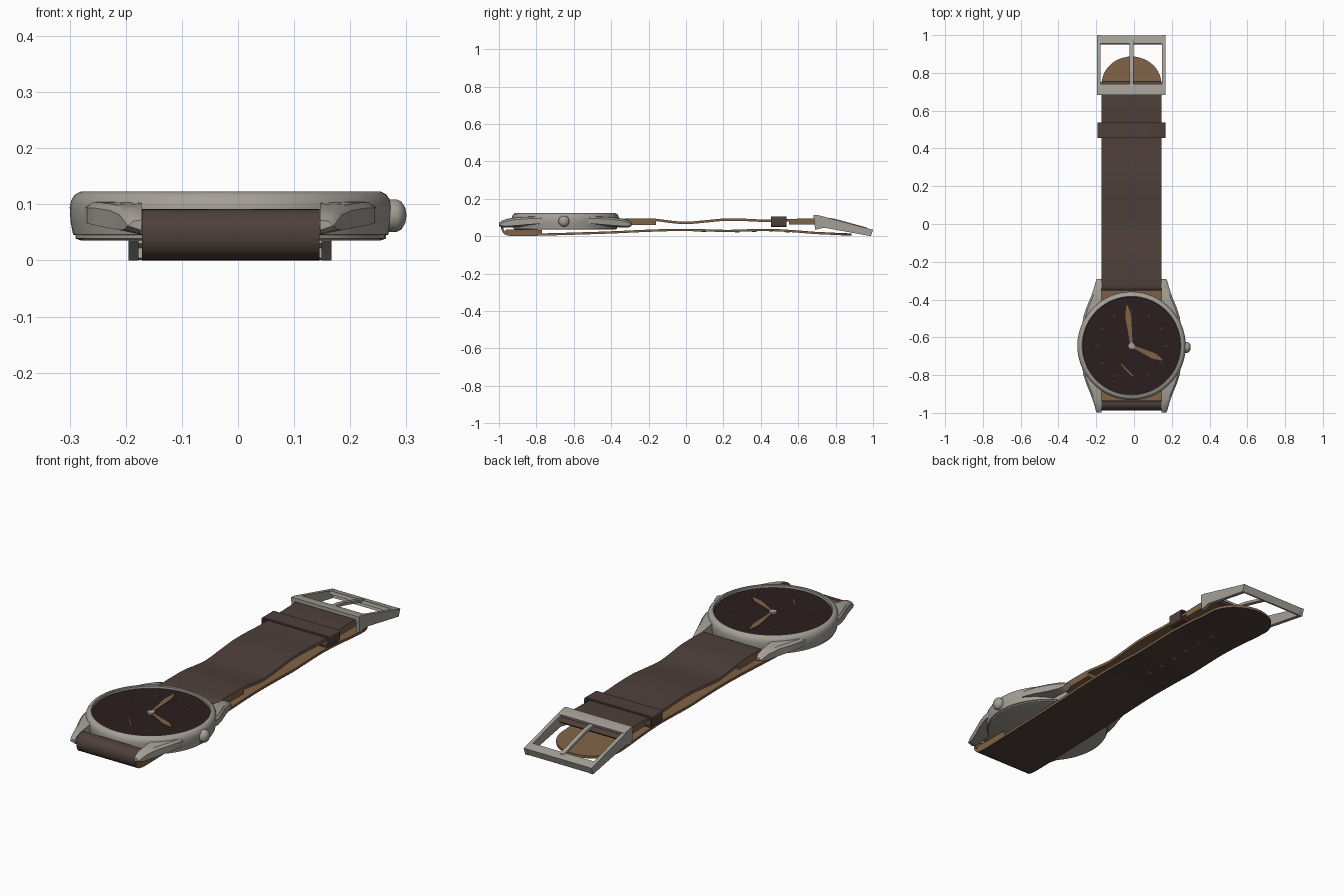
import bpy, bmesh, math
from mathutils import Matrix, Vector

if "Cube" in bpy.data.objects:
    bpy.data.objects.remove(bpy.data.objects["Cube"])

CX, CY = -0.013, -0.645      # case centre
HW = 0.158                   # strap half width


def mat(name, rgb):
    m = bpy.data.materials.new(name)
    m.diffuse_color = (*rgb, 1)
    m.use_nodes = True
    m.node_tree.nodes["Principled BSDF"].inputs["Base Color"].default_value = m.diffuse_color
    return m


STEEL = mat("brushed_steel", (0.37, 0.35, 0.31))
BROWN = mat("brown_leather", (0.078, 0.051, 0.043))
TAN = mat("tan_leather", (0.215, 0.125, 0.062))
DIAL = mat("dark_dial", (0.024, 0.013, 0.013))
MARK = mat("dial_marks", (0.07, 0.045, 0.035))


def finish(name, bm, mats, angle=35, bevel=0):
    bmesh.ops.recalc_face_normals(bm, faces=bm.faces)
    if bevel:
        bmesh.ops.bevel(bm, geom=list(bm.edges), offset=bevel, segments=2,
                        profile=0.5, affect='EDGES', clamp_overlap=True)
    for f in bm.faces:
        f.smooth = True
    me = bpy.data.meshes.new(name)
    bm.to_mesh(me)
    bm.free()
    me.set_sharp_from_angle(angle=math.radians(angle))
    for m in mats:
        me.materials.append(m)
    ob = bpy.data.objects.new(name, me)
    bpy.context.collection.objects.link(ob)
    return ob


def loft(name, rings, mats, caps=True, **kw):
    """Skin a list of equal-length closed rings of 3D points."""
    bm = bmesh.new()
    vs = [[bm.verts.new(p) for p in r] for r in rings]
    n = len(vs[0])
    for a, b in zip(vs, vs[1:]):
        for i in range(n):
            j = (i + 1) % n
            f = bm.faces.new((a[i], a[j], b[j], b[i]))
            if len(mats) > 1:
                f.material_index = 0 if i == 0 else 1   # side 0 is the outer leather
    if caps:
        for r in (vs[0], vs[-1]):
            f = bm.faces.new(r)
            f.material_index = len(mats) - 1
    return finish(name, bm, mats, **kw)


def prism_x(name, yz, x0, x1, m, **kw):
    return loft(name, [[(x, y, z) for y, z in yz] for x in (x0, x1)], [m], **kw)


def prism_z(name, xy, z0, z1, m, **kw):
    return loft(name, [[(x, y, z) for x, y in xy] for z in (z0, z1)], [m], **kw)


def lathe(name, prof, origin, m, to_x=False, seg=72, angle=35):
    rings = []
    for r, h in prof:
        ring = []
        for i in range(seg):
            a = 2 * math.pi * i / seg
            c, s = r * math.cos(a), r * math.sin(a)
            ring.append(Vector((h, c, s) if to_x else (c, s, h)) + Vector(origin))
        rings.append(ring)
    return loft(name, rings, [m], angle=angle)


def spline(pts, sub=6):
    """Catmull-Rom through 2D points."""
    p = [Vector(q) for q in pts]
    p = [2 * p[0] - p[1]] + p + [2 * p[-1] - p[-2]]
    out = []
    for i in range(1, len(p) - 2):
        a, b, c, d = p[i - 1:i + 3]
        for k in range(sub):
            t = k / sub
            out.append(0.5 * (2 * b + (c - a) * t + (2 * a - 5 * b + 4 * c - d) * t * t
                              + (3 * b - a - 3 * c + d) * t ** 3))
    return out + [p[-2]]


def strap(name, pts, thick, side, width):
    """Leather band: brown outer face, tan edges and lining."""
    path, rings = spline(pts), []
    for i, p in enumerate(path):
        t = (path[min(i + 1, len(path) - 1)] - path[max(i - 1, 0)]).normalized()
        q = p + Vector((t.y, -t.x)) * thick * side
        w = width(p.x)
        rings.append([(CX - w, p.x, p.y), (CX + w, p.x, p.y),
                      (CX + w, q.x, q.y), (CX - w, q.x, q.y)])
    return loft(name, rings, [BROWN, TAN])


def rect(y0, y1, z0, z1):
    return [(y0, z0), (y1, z0), (y1, z1), (y0, z1)]


# Case, dial and crown
lathe("watch_case", [(0.02, 0.036), (0.268, 0.036), (0.277, 0.039), (0.277, 0.045),
                     (0.281, 0.046), (0.2855, 0.07), (0.287, 0.095), (0.284, 0.108),
                     (0.277, 0.118), (0.268, 0.1225), (0.262, 0.1225), (0.259, 0.119),
                     (0.258, 0.106), (0.02, 0.106)], (CX, CY, 0), STEEL, seg=96)
lathe("dial", [(0.01, 0.106), (0.2585, 0.106), (0.2585, 0.109), (0.01, 0.109)], (CX, CY, 0), DIAL, seg=96)
lathe("crown", [(0.012, 0.26), (0.012, 0.276), (0.024, 0.277), (0.029, 0.283), (0.029, 0.296),
                (0.025, 0.304), (0.014, 0.311), (0.003, 0.313)], (CX, CY - 0.008, 0.08),
      STEEL, to_x=True, seg=32)

# Four lugs: stations of (distance from centre, outer x, bottom, top)
STATIONS = [(0.10, 0.262, 0.062, 0.106), (0.15, 0.256, 0.058, 0.106), (0.20, 0.240, 0.054, 0.105),
            (0.26, 0.215, 0.049, 0.101), (0.31, 0.198, 0.046, 0.093), (0.34, 0.190, 0.047, 0.083),
            (0.354, 0.184, 0.054, 0.072)]
for sx, xn in ((-1, "left"), (1, "right")):
    for sy, yn in ((-1, "front"), (1, "back")):
        rings = [[(CX + sx * x, CY + sy * d, z) for x, z in
                  ((0.159, lo), (o, lo + 0.008), (o, hi - 0.012), (o - 0.01, hi - 0.002), (0.159, hi))]
                 for d, o, lo, hi in STATIONS]
        loft(f"lug_{yn}_{xn}", rings, [STEEL], angle=40)

# Spring bars between the lugs
for n, y, z in (("front", -0.957, 0.065), ("back", -0.325, 0.072)):
    lathe(f"spring_bar_{n}", [(0.008, -0.17), (0.008, 0.17)], (CX, y, z), STEEL, to_x=True, seg=16)

# Hands, hub and hour marks


def hand(name, x, y, dx, dy, prof, z, m):
    L = math.hypot(dx, dy)
    u, v = Vector((dx, dy)) / L, Vector((-dy, dx)) / L
    o = Vector((x, y))
    pts = [o + u * L * t + v * w for t, w in prof] + [o + u * L * t - v * w for t, w in reversed(prof)]
    prism_z(name, pts, z, z + 0.002, m)


BLADE = [(0, 0.007), (0.25, 0.009), (0.7, 0.016), (0.82, 0.012), (1, 0.002)]
hand("minute_hand", CX, CY, -0.024, 0.217, BLADE, 0.114, TAN)
hand("hour_hand", CX, CY, 0.164, -0.075, BLADE, 0.112, TAN)
hand("small_seconds_hand", -0.070, -0.740, 0.064, -0.066, [(0, 0.002), (0.5, 0.004), (1, 0.004)], 0.111, TAN)
lathe("hand_hub", [(0.018, 0.109), (0.018, 0.117), (0.003, 0.118)], (CX, CY, 0), STEEL, seg=24)
for i in range(12):
    if i != 9:
        a = i * math.pi / 6
        c, s = math.cos(a), math.sin(a)
        hand(f"hour_mark_{i}", CX + 0.172 * c, CY + 0.172 * s, 0.02 * c, 0.02 * s,
             [(0, 0.003), (1, 0.003)], 0.1085, MARK)

# Upper strap with its folded ends
strap("upper_strap", [(-0.345, 0.062), (-0.352, 0.075), (-0.345, 0.088), (-0.32, 0.094), (-0.24, 0.095),
                      (-0.16, 0.093), (-0.08, 0.083), (0, 0.077), (0.1, 0.085), (0.2, 0.094),
                      (0.3, 0.094), (0.42, 0.089), (0.55, 0.092), (0.66, 0.094), (0.735, 0.09),
                      (0.757, 0.076), (0.74, 0.063)], 0.013, 1, lambda y: HW)
prism_x("upper_strap_case_fold", rect(-0.338, -0.16, 0.060, 0.083), CX - HW, CX + HW, TAN)
prism_x("upper_strap_buckle_fold", rect(0.55, 0.742, 0.062, 0.082), CX - HW, CX + HW, TAN)


# Lower strap wrapping under the watch, with rounded tip
def tip_width(y):
    return HW if y < 0.74 else max(0.02, HW * math.sqrt(max(0, 1 - ((y - 0.74) / 0.146) ** 2)))


strap("lower_strap", [(-0.937, 0.092), (-0.965, 0.087), (-0.985, 0.065), (-0.987, 0.035), (-0.97, 0.010),
                      (-0.93, 0.001), (-0.85, 0.001), (-0.72, 0.004), (-0.55, 0.009), (-0.4, 0.014),
                      (-0.2, 0.023), (-0.05, 0.027), (0.1, 0.025), (0.22, 0.022), (0.33, 0.025),
                      (0.45, 0.027), (0.58, 0.020), (0.68, 0.012), (0.74, 0.009), (0.80, 0.006),
                      (0.85, 0.004), (0.875, 0.003), (0.886, 0.003)], 0.012, -1, tip_width)
prism_x("lower_strap_fold", [(-0.972, 0.022), (-0.955, 0.012), (-0.77, 0.012), (-0.77, 0.034), (-0.96, 0.036)],
        CX - HW, CX + HW, TAN)
for i, z in enumerate((0.025, 0.0235, 0.0225, 0.0245, 0.0265, 0.0225)):
    lathe(f"strap_hole_{i}", [(0.012, z - 0.002), (0.012, z + 0.003)], (CX, 0.095 + 0.09 * i, 0), TAN, seg=16)


# Keeper loop
def round_rect(hw, hh, r, y):
    pts = []
    for k, (sx, sz) in enumerate(((1, 1), (-1, 1), (-1, -1), (1, -1))):
        for j in range(5):
            a = (k + j / 4) * math.pi / 2
            pts.append((CX + sx * (hw - r) + r * math.cos(a), y, 0.0775 + sz * (hh - r) + r * math.sin(a)))
    return pts


big, small = (0.180, 0.028, 0.010), (0.172, 0.020, 0.005)
loft("keeper_loop", [round_rect(*s, y) for s, y in
                     ((small, 0.455), (big, 0.455), (big, 0.538), (small, 0.538), (small, 0.455))],
     [BROWN], caps=False)

# Buckle frame, bars and prong
BX, BW = -0.014, 0.181
SIDE = [(0.683, 0.113), (0.705, 0.112), (1.0, 0.034), (0.988, 0.0), (0.955, 0.006), (0.74, 0.045), (0.69, 0.034)]
for n, s in (("left", -1), ("right", 1)):
    prism_x(f"buckle_side_{n}", SIDE, BX + s * BW, BX + s * (BW - 0.018), STEEL)
prism_x("buckle_near_bar", [(0.683, 0.114), (0.705, 0.113), (0.742, 0.103), (0.738, 0.091), (0.683, 0.097)],
        BX - BW + 0.002, BX + BW - 0.002, STEEL)
prism_x("buckle_far_bar", [(0.955, 0.0455), (0.999, 0.034), (0.987, 0.001), (0.975, 0.004), (0.98, 0.022), (0.951, 0.03)],
        BX - BW + 0.002, BX + BW - 0.002, STEEL)
prism_x("buckle_prong", [(0.735, 0.102), (0.80, 0.092), (0.97, 0.045), (0.97, 0.032), (0.80, 0.076), (0.735, 0.086)],
        BX - 0.011, BX + 0.011, STEEL, bevel=0.003)
lathe("buckle_pin", [(0.007, -0.175), (0.007, 0.175)], (BX, 0.745, 0.076), STEEL, to_x=True, seg=16)
